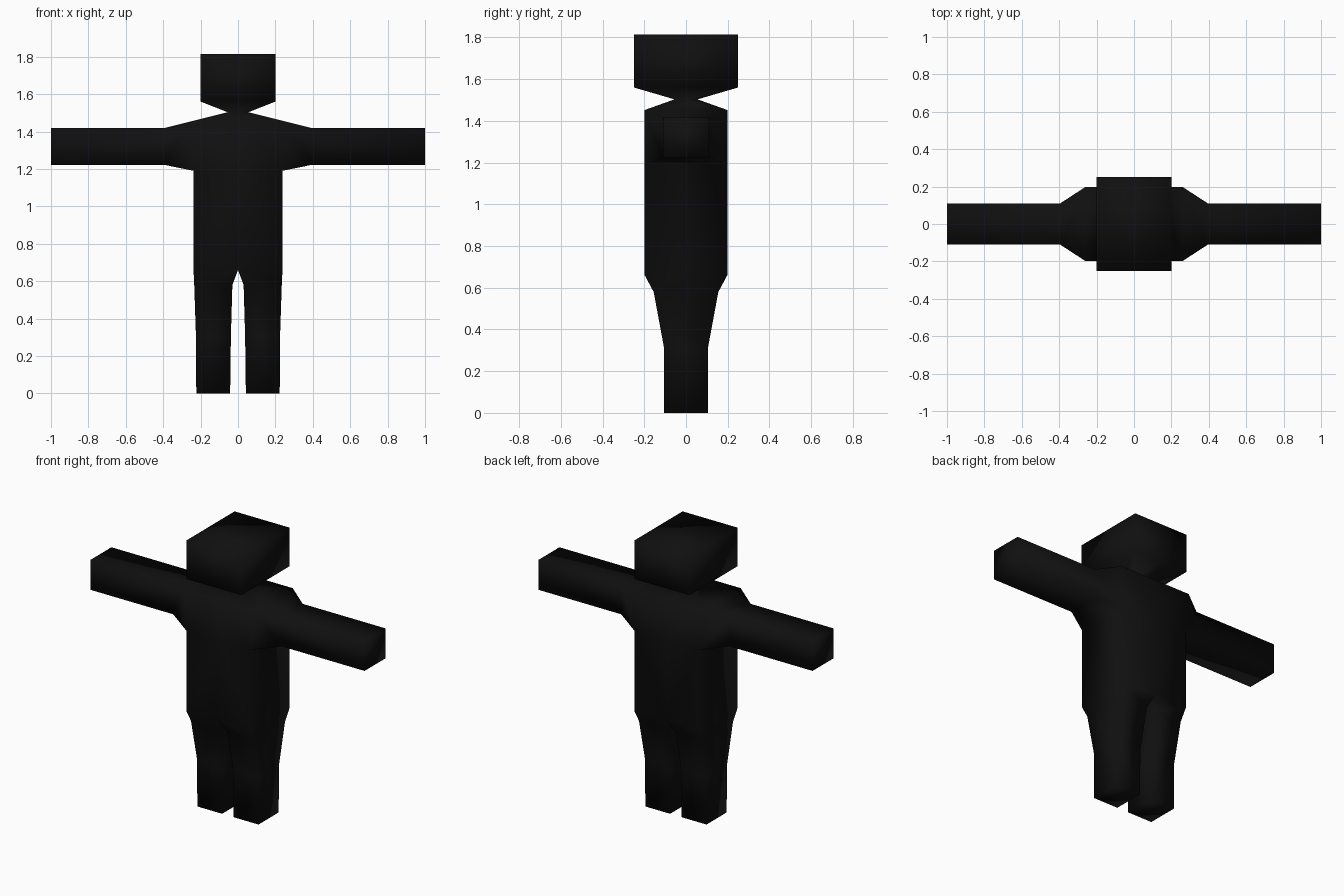
import bpy, bmesh

if "Cube" in bpy.data.objects:
    bpy.data.objects.remove(bpy.data.objects["Cube"])

black = bpy.data.materials.new("soft black")
black.diffuse_color = (0.005, 0.005, 0.005, 1)
black.use_nodes = True
black.node_tree.nodes["Principled BSDF"].inputs["Base Color"].default_value = black.diffuse_color

bm = bmesh.new()


def level(x0, x1, y, z):
    """Horizontal rectangle at height z."""
    return [(x0, -y, z), (x1, -y, z), (x1, y, z), (x0, y, z)]


def loft(rings, cap=False):
    """Join four-cornered rings; optionally close the last one."""
    loops = [[bm.verts.new(p) for p in r] for r in rings]
    for a, b in zip(loops, loops[1:]):
        for i in range(4):
            j = (i + 1) % 4
            bm.faces.new((a[i], a[j], b[j], b[i]))
    if cap:
        bm.faces.new(loops[-1])


# Right half of each part; matching rings weld together
neck = level(0, 0.055, 0.055, 1.503)
shoulder = level(0, 0.26, 0.198, 1.452)
armpit = level(0, 0.238, 0.198, 1.19)
hip = level(0, 0.238, 0.198, 0.66)

# Head
loft([neck, level(0, 0.2, 0.25, 1.56), level(0, 0.2, 0.25, 1.815)], cap=True)
# Torso
loft([neck, shoulder, armpit, hip])
# Leg
loft([hip, level(0.03, 0.234, 0.155, 0.58), level(0.038, 0.225, 0.105, 0.31),
      level(0.042, 0.223, 0.105, 0)], cap=True)
# Arm, growing out of the side of the torso
arm_root = [armpit[1], armpit[2], shoulder[2], shoulder[1]]
arm = [[(x, -0.11, 1.222), (x, 0.11, 1.222), (x, 0.11, 1.418), (x, -0.11, 1.418)]
       for x in (0.395, 1.0)]
loft([arm_root] + arm, cap=True)

# Weld the parts, then open the centre plane and the arm socket
bmesh.ops.remove_doubles(bm, verts=bm.verts[:], dist=0.0005)
socket = {v for v in bm.verts
          if 0.23 < v.co.x < 0.27 and 1.1 < v.co.z < 1.5}
inner = [f for f in bm.faces
         if all(v.co.x < 0.001 for v in f.verts) or all(v in socket for v in f.verts)]
bmesh.ops.delete(bm, geom=inner, context='FACES')

# Left half
bmesh.ops.mirror(bm, geom=bm.verts[:] + bm.edges[:] + bm.faces[:],
                 axis='X', merge_dist=0.0005)
bmesh.ops.remove_doubles(bm, verts=bm.verts[:], dist=0.0005)
bmesh.ops.recalc_face_normals(bm, faces=bm.faces[:])
for f in bm.faces:
    f.smooth = True

mesh = bpy.data.meshes.new("figure_body")
bm.to_mesh(mesh)
bm.free()
mesh.materials.append(black)
bpy.context.collection.objects.link(bpy.data.objects.new("figure_body", mesh))
